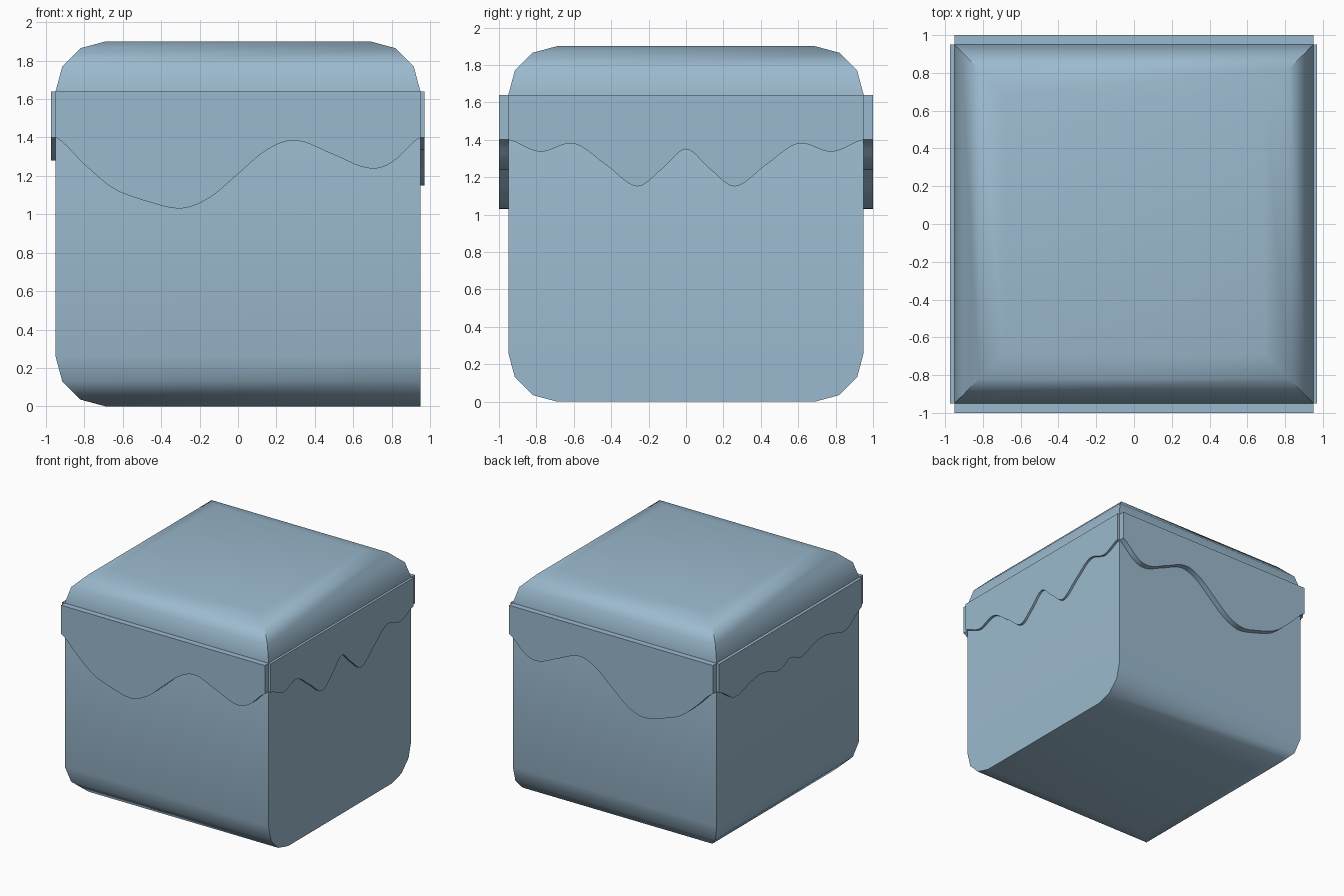
import bpy, bmesh, math

if "Cube" in bpy.data.objects:
    bpy.data.objects.remove(bpy.data.objects["Cube"])

blue = bpy.data.materials.new("pale_blue")
blue.diffuse_color = (0.33, 0.49, 0.62, 1)
blue.use_nodes = True
blue.node_tree.nodes["Principled BSDF"].inputs["Base Color"].default_value = blue.diffuse_color


def finish(bm, name, angle):
    bmesh.ops.recalc_face_normals(bm, faces=bm.faces)
    mesh = bpy.data.meshes.new(name)
    bm.to_mesh(mesh)
    bm.free()
    obj = bpy.data.objects.new(name, mesh)
    bpy.context.collection.objects.link(obj)
    mesh.materials.append(blue)
    bpy.ops.object.select_all(action='DESELECT')
    obj.select_set(True)
    bpy.context.view_layer.objects.active = obj
    bpy.ops.object.shade_smooth_by_angle(angle=math.radians(angle))
    return obj


def catmull(points, steps=5):
    """Smooth curve through the points, ends included."""
    p = [points[0]] + points + [points[-1]]
    out = []
    for a, b, c, d in zip(p, p[1:], p[2:], p[3:]):
        for i in range(steps):
            t = i / steps
            z = 0.5 * (2 * b[1] + (c[1] - a[1]) * t
                       + (2 * a[1] - 5 * b[1] + 4 * c[1] - d[1]) * t * t
                       + (3 * b[1] - a[1] - 3 * c[1] + d[1]) * t ** 3)
            out.append((b[0] + (c[0] - b[0]) * t, z))
    return out + [points[-1]]


# Body: stacked rectangles with a three-step rounding at top and bottom;
# the right-hand bottom edge stays square
H, R, TOP = 0.95, 0.26, 1.9
arc = [(H - R + R * math.cos(math.radians(a)), R * math.sin(math.radians(a)))
       for a in (0, 30, 60, 90)]
rings = [(h, R - dz, True) for h, dz in reversed(arc)]
rings += [(h, TOP - R + dz, False) for h, dz in arc]
bm = bmesh.new()
loops = []
for h, z, bottom in rings:
    right = H if bottom else h
    loops.append([bm.verts.new(c) for c in
                  ((-h, -h, z), (right, -h, z), (right, h, z), (-h, h, z))])
for lo, hi in zip(loops, loops[1:]):
    for i in range(4):
        j = (i + 1) % 4
        bm.faces.new((lo[i], lo[j], hi[j], hi[i]))
bm.faces.new(loops[0])
bm.faces.new(loops[-1])
finish(bm, "block_body", 40)


# Dripping bands: a strip with a wavy lower edge on each side
def drip_band(name, curve, place, inner, outer, top=1.64):
    bm = bmesh.new()
    cols = []
    for u, z in catmull(curve):
        cols.append([bm.verts.new(place(u, d, h)) for d, h in
                     ((inner, z), (outer, z), (outer, top), (inner, top))])
    for a, b in zip(cols, cols[1:]):
        for i in range(4):
            j = (i + 1) % 4
            bm.faces.new((a[i], a[j], b[j], b[i]))
    bm.faces.new(cols[0])
    bm.faces.new(cols[-1])
    finish(bm, name, 30)


def both_ways(half):
    return [(-u, z) for u, z in reversed(half[1:])] + half


long_wave = [(-.95, 1.4), (-.8, 1.26), (-.65, 1.135), (-.5, 1.075), (-.3, 1.03),
             (-.15, 1.085), (0, 1.21), (.15, 1.335), (.3, 1.385), (.5, 1.31),
             (.68, 1.24), (.8, 1.27), (.95, 1.4)]
right_wave = both_ways([(0, 1.35), (.12, 1.25), (.26, 1.15), (.42, 1.26),
                        (.6, 1.38), (.78, 1.335), (.95, 1.4)])
left_wave = both_ways([(0, 1.33), (.14, 1.28), (.36, 1.34), (.52, 1.33),
                       (.74, 1.28), (.95, 1.4)])

along_x = lambda u, d, z: (u, d, z)
along_y = lambda u, d, z: (d, u, z)
drip_band("front_drip_band", long_wave, along_x, -.945, -1.0)
drip_band("back_drip_band", long_wave, along_x, .945, 1.0)
drip_band("right_drip_band", right_wave, along_y, .945, .97)
drip_band("left_drip_band", left_wave, along_y, -.945, -.975)
